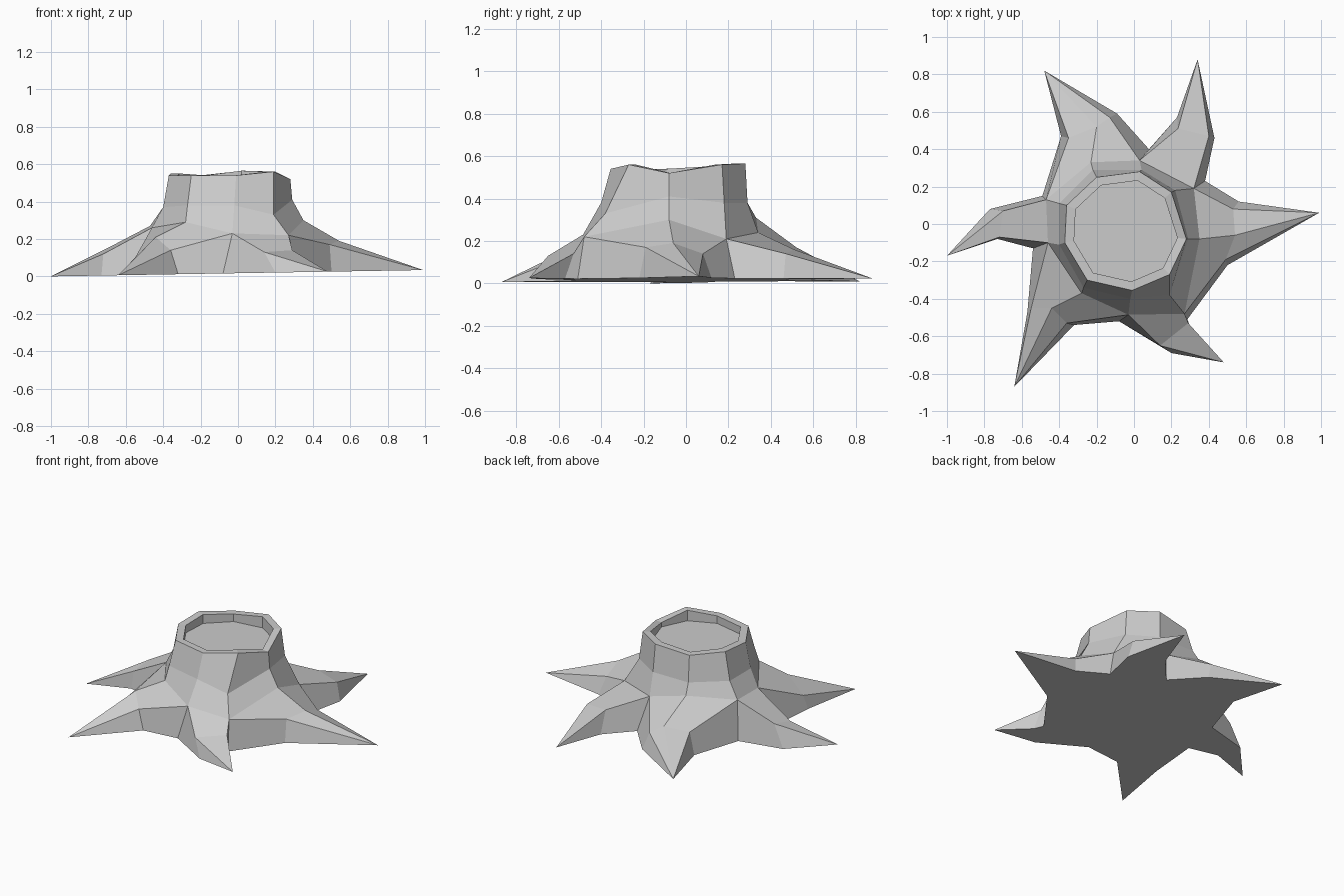
import bpy, bmesh
from mathutils import Vector

if "Cube" in bpy.data.objects:
    bpy.data.objects.remove(bpy.data.objects["Cube"])

bark = bpy.data.materials.new("grey_bark")
bark.diffuse_color = (0.6, 0.6, 0.6, 1)
bark.use_nodes = True
bark.node_tree.nodes["Principled BSDF"].inputs["Base Color"].default_value = bark.diffuse_color

CENTRE = Vector((-0.04, -0.04, 0))

# Rim of the trunk, anticlockwise from the right
RIM = [(0.28, -0.08, 0.52), (0.20, 0.17, 0.56), (0.03, 0.28, 0.565),
       (-0.20, 0.25, 0.54), (-0.36, 0.10, 0.55), (-0.37, -0.10, 0.54),
       (-0.25, -0.30, 0.54), (-0.01, -0.355, 0.54), (0.19, -0.27, 0.56)]
# Waist of the trunk, just above the roots
WAIST = [(0.29, -0.08, 0.41), (0.22, 0.18, 0.38), (0.04, 0.29, 0.38),
         (-0.22, 0.29, 0.38), (-0.40, 0.11, 0.37), (-0.40, -0.11, 0.37),
         (-0.27, -0.34, 0.38), (-0.02, -0.40, 0.38), (0.19, -0.38, 0.33)]
# Flare where the trunk meets the roots, one point below each waist point
FLARE = [(0.35, -0.08, 0.30), (0.32, 0.19, 0.21), (0.03, 0.34, 0.24),
         (-0.23, 0.33, 0.31), (-0.47, 0.13, 0.27), (-0.46, -0.10, 0.26),
         (-0.28, -0.37, 0.29), (-0.03, -0.485, 0.23), (0.27, -0.48, 0.22)]

# Roots: first and last flare index, ground outline (shoulder, tip, shoulder),
# upper side edges, and for ridged roots the middle of the ridge
ROOTS = [
    (8, 1, [(0.50, -0.22), (0.99, 0.06), (0.56, 0.12)],
     (0.49, -0.19, 0.17), (0.53, 0.08, 0.14), (0.54, -0.06, 0.19)),
    (1, 2, [(0.43, 0.46), (0.34, 0.88), (0.23, 0.57)],
     (0.40, 0.47, 0.14), (0.235, 0.51, 0.16), None),
    (2, 4, [(-0.09, 0.59), (-0.48, 0.82), (-0.39, 0.47)],
     (-0.13, 0.57, 0.13), (-0.35, 0.46, 0.15), (-0.20, 0.52, 0.17)),
    (4, 5, [(-0.77, 0.08), (-1.0, -0.17), (-0.73, -0.08)],
     (-0.70, 0.07, 0.15), (-0.72, -0.07, 0.12), None),
    (5, 7, [(-0.57, -0.47), (-0.64, -0.87), (-0.32, -0.54)],
     (-0.55, -0.45, 0.10), (-0.36, -0.53, 0.14), (-0.44, -0.45, 0.21)),
    (7, 8, [(0.20, -0.69), (0.48, -0.74), (0.31, -0.57)],
     (0.14, -0.65, 0.13), (0.29, -0.53, 0.14), None),
]
# Ground points between the roots, keyed by the flare point above them
VALLEYS = {8: (0.285, -0.51), 1: (0.38, 0.23), 2: (0.08, 0.40),
           4: (-0.49, 0.15), 5: (-0.54, -0.13), 7: (-0.08, -0.52)}

bm = bmesh.new()


def ground(p):
    """Point on the slightly tilted underside."""
    return bm.verts.new((p[0], p[1], 0.017 * (p[0] + 1)))


def ring(points):
    return [bm.verts.new(p) for p in points]


def bridge(a, b):
    n = len(a)
    for i in range(n):
        j = (i + 1) % n
        bm.faces.new((a[i], a[j], b[j], b[i]))


# Trunk wall, rim and sunken cut surface
flare, waist, rim = ring(FLARE), ring(WAIST), ring(RIM)
inner = ring([CENTRE + (Vector(p) - CENTRE) * 0.85 + Vector((0, 0, p[2] * 0.15)) for p in RIM])
floor = ring([(v.co.x, v.co.y, 0.49) for v in inner])
for lower, upper in ((flare, waist), (waist, rim), (rim, inner), (inner, floor)):
    bridge(lower, upper)
bm.faces.new(floor)

# Roots: top faces, side walls and ground outline
valley = {k: ground(p) for k, p in VALLEYS.items()}
outline = []
for first, last, base, left, right, ridge in ROOTS:
    s0, tip, s1 = [ground(p) for p in base]
    a, b = flare[first], flare[last]
    l, r = bm.verts.new(left), bm.verts.new(right)
    if ridge:
        m, top = bm.verts.new(ridge), flare[(first + 1) % 9]
        faces = [(a, l, m, top), (top, m, r, b), (l, tip, m), (m, tip, r)]
    else:
        faces = [(a, l, r, b), (l, tip, r)]
    faces += [(valley[first], s0, l, a), (s0, tip, l),
              (b, r, s1, valley[last]), (r, tip, s1)]
    for f in faces:
        bm.faces.new(f)
    outline += [valley[first], s0, tip, s1]
bm.faces.new(outline[::-1])

bmesh.ops.recalc_face_normals(bm, faces=bm.faces)
mesh = bpy.data.meshes.new("tree_stump")
bm.to_mesh(mesh)
bm.free()
mesh.materials.append(bark)
bpy.context.collection.objects.link(bpy.data.objects.new("tree_stump", mesh))
